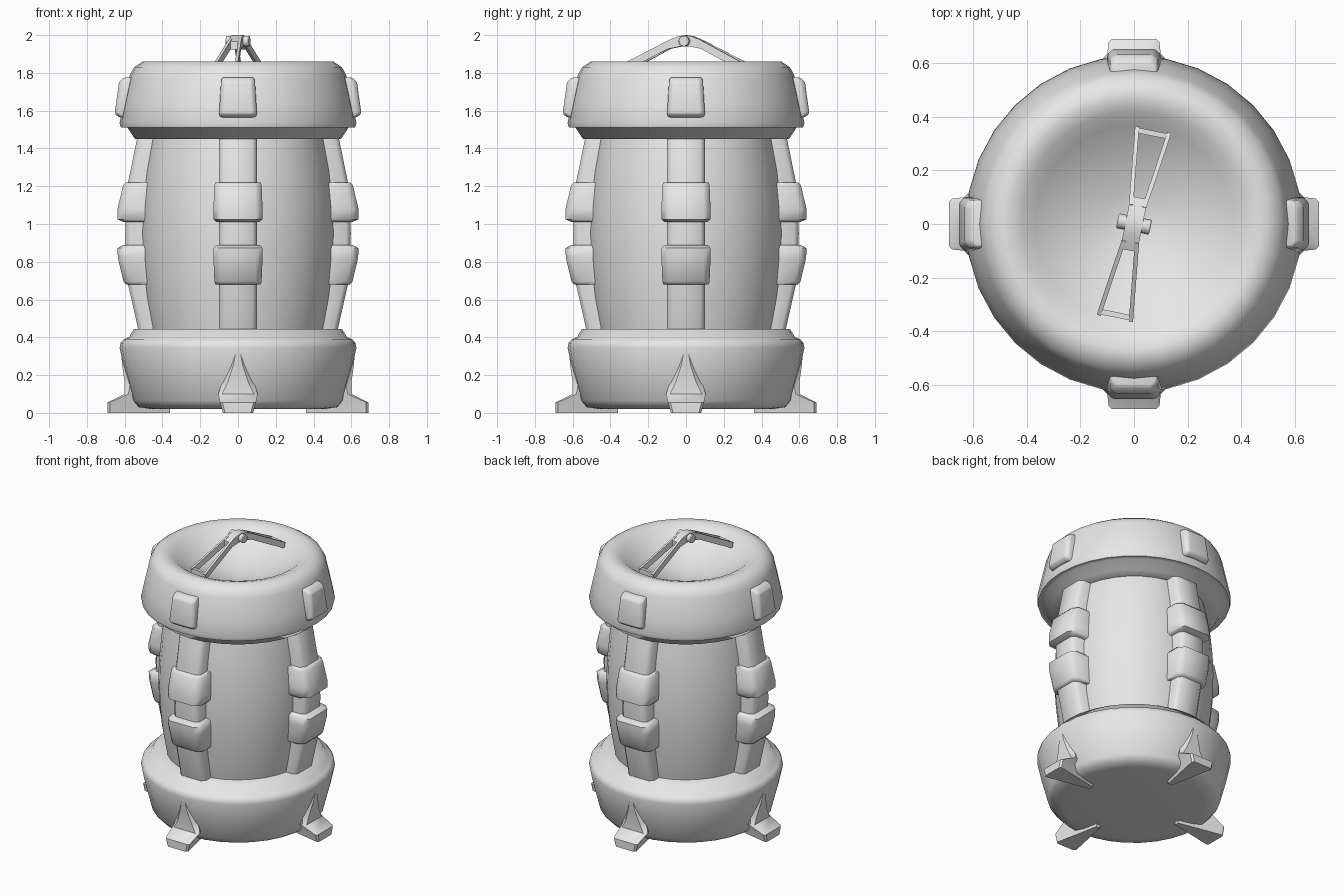
import bpy, bmesh, math
from mathutils import Matrix, Vector

if "Cube" in bpy.data.objects:
    bpy.data.objects.remove(bpy.data.objects["Cube"])

grey = bpy.data.materials.new("plain grey")
grey.diffuse_color = (0.8, 0.8, 0.8, 1)
grey.use_nodes = True
grey.node_tree.nodes["Principled BSDF"].inputs["Base Color"].default_value = grey.diffuse_color


def finish(name, bm, angle=50, bevel=0.0):
    bmesh.ops.recalc_face_normals(bm, faces=bm.faces)
    me = bpy.data.meshes.new(name)
    bm.to_mesh(me)
    bm.free()
    ob = bpy.data.objects.new(name, me)
    bpy.context.collection.objects.link(ob)
    me.materials.append(grey)
    if bevel:
        mod = ob.modifiers.new("soft edges", 'BEVEL')
        mod.width, mod.segments, mod.limit_method = bevel, 2, 'ANGLE'
    bpy.ops.object.select_all(action='DESELECT')
    bpy.context.view_layer.objects.active = ob
    ob.select_set(True)
    bpy.ops.object.shade_smooth_by_angle(angle=math.radians(angle))
    return ob


def lathe(name, profile, steps=32, angle=60):
    bm = bmesh.new()
    vs = [bm.verts.new((r, 0, z)) for r, z in profile]
    es = [bm.edges.new(p) for p in zip(vs, vs[1:])]
    bmesh.ops.spin(bm, geom=vs + es, cent=(0, 0, 0), axis=(0, 0, 1),
                   angle=math.tau, steps=steps, use_merge=True)
    bmesh.ops.remove_doubles(bm, verts=bm.verts, dist=1e-4)
    return finish(name, bm, angle)


def loft(bm, rings):
    rows = [[bm.verts.new(p) for p in ring] for ring in rings]
    n = len(rows[0])
    for a, b in zip(rows, rows[1:]):
        for i in range(n):
            j = (i + 1) % n
            bm.faces.new((a[i], a[j], b[j], b[i]))
    bm.faces.new(rows[0])
    bm.faces.new(rows[-1])


def four(name, rings, angle=50, bevel=0.0):
    # one copy on each side of the body
    for k, side in enumerate(("front", "right", "back", "left")):
        bm = bmesh.new()
        loft(bm, rings)
        bmesh.ops.transform(bm, matrix=Matrix.Rotation(k * math.pi / 2, 4, 'Z'), verts=bm.verts)
        finish(f"{name}_{side}", bm, angle, bevel)


def section(z, r, w, inner, c=0.025, wi=None):
    # chamfered cross-section on the front side: outer radius r, half width w
    wi = w if wi is None else wi
    return [(-wi, -inner, z), (-w, -(r - c), z), (-w + c, -r, z),
            (w - c, -r, z), (w, -(r - c), z), (wi, -inner, z)]


# Barrel body
lathe("body", [(0, .35), (.44, .35), (.462, .45), (.492, .62), (.51, .8), (.515, .95),
               (.51, 1.1), (.492, 1.28), (.462, 1.45), (.44, 1.55), (0, 1.55)])

# Base bowl with a raised lip
lathe("base", [(0, .02), (.46, .02), (.53, .03), (.56, .065), (.6, .22), (.627, .345),
               (.622, .37), (.605, .39), (.578, .4), (.55, .445), (.4, .445)])

# Lid ring with a conical hollow in its top
lathe("lid", [(.4, 1.45), (.545, 1.45), (.585, 1.51), (.62, 1.51), (.627, 1.535), (.605, 1.64),
              (.572, 1.79), (.55, 1.83), (.505, 1.86), (.465, 1.86), (.42, 1.845),
              (.37, 1.805), (.25, 1.74), (.12, 1.69), (0, 1.67)])

# Straps running up the barrel
four("strap", [section(z, r, w, .42) for z, r, w in (
    (.4, .515, .1), (.45, .53, .1), (.68, .582, .1), (.85, .595, .1), (.95, .597, .1),
    (1.05, .595, .1), (1.22, .582, .1), (1.45, .535, .1), (1.5, .52, .095))])

# Pairs of blocks clamped on the straps
block = [(.87, .05), (.895, .0), (1.005, .0)]
four("upper_block", [section(z, r, w, .46, .035) for z, r, w in (
    (1.01, .605, .115), (1.025, .638, .13), (1.08, .638, .13), (1.205, .608, .125), (1.22, .595, .12))])
four("lower_block", [section(z, r, w, .46, .035) for z, r, w in (
    (.68, .592, .12), (.695, .606, .125), (.82, .636, .13), (.872, .638, .13), (.89, .605, .115))])

# Square pads around the lid
four("lid_pad", [section(z, r, w, .5, .02) for z, r, w in (
    (1.565, .63, .095), (1.585, .653, .1), (1.75, .63, .09), (1.775, .605, .085))], 50, .008)

# Feet that taper into ridges up the base
four("foot", [section(z, r, w, .36, c, wi) for z, r, w, c, wi in (
    (0, .69, .08, .012, .015), (.055, .69, .095, .012, .02), (.1, .6, .105, .02, .02),
    (.16, .6, .085, .03, .02), (.25, .613, .055, .03, .02), (.36, .622, .025, .02, .01))], 45)

# Folding handle: two tapered open frames meeting at a hinge
turn = Matrix.Rotation(math.radians(-11.5), 4, 'Z')


def bar(bm, a, b, w, h):
    a, b = Vector(a), Vector(b)
    d = (b - a).normalized()
    s = d.cross(Vector((0, 0, 1))).normalized()
    u = s.cross(d)
    loft(bm, [[p + s * x * w + u * y * h for x, y in ((-1, -1), (1, -1), (1, 1), (-1, 1))]
              for p in (a, b)])


for name, m in (("front_handle_frame", -1), ("back_handle_frame", 1)):
    bm = bmesh.new()
    for s in (-1, 1):
        bar(bm, (s * .024, m * .06, 1.965), (s * .06, m * .35, 1.815), .008, .02)
    bar(bm, (-.065, m * .345, 1.817), (.065, m * .345, 1.817), .01, .018)
    bmesh.ops.transform(bm, matrix=turn, verts=bm.verts)
    finish(name, bm, 30)

bm = bmesh.new()
loft(bm, [[(x, -.1, 1.925), (x, -.1, 1.965), (x, -.04, 1.993), (x, 0, 2.0), (x, .04, 1.993),
           (x, .1, 1.965), (x, .1, 1.925), (x, 0, 1.945)] for x in (-.032, .032)])
bmesh.ops.transform(bm, matrix=turn, verts=bm.verts)
finish("handle_hinge", bm, 40)

# Hinge pin
bm = bmesh.new()
bmesh.ops.create_cone(bm, cap_ends=True, segments=16, radius1=.028, radius2=.028, depth=.125)
bmesh.ops.transform(bm, matrix=Matrix.Translation((0, 0, 1.968)) @ turn @ Matrix.Rotation(math.pi / 2, 4, 'Y'),
                    verts=bm.verts)
finish("hinge_pin", bm, 40, .004)
